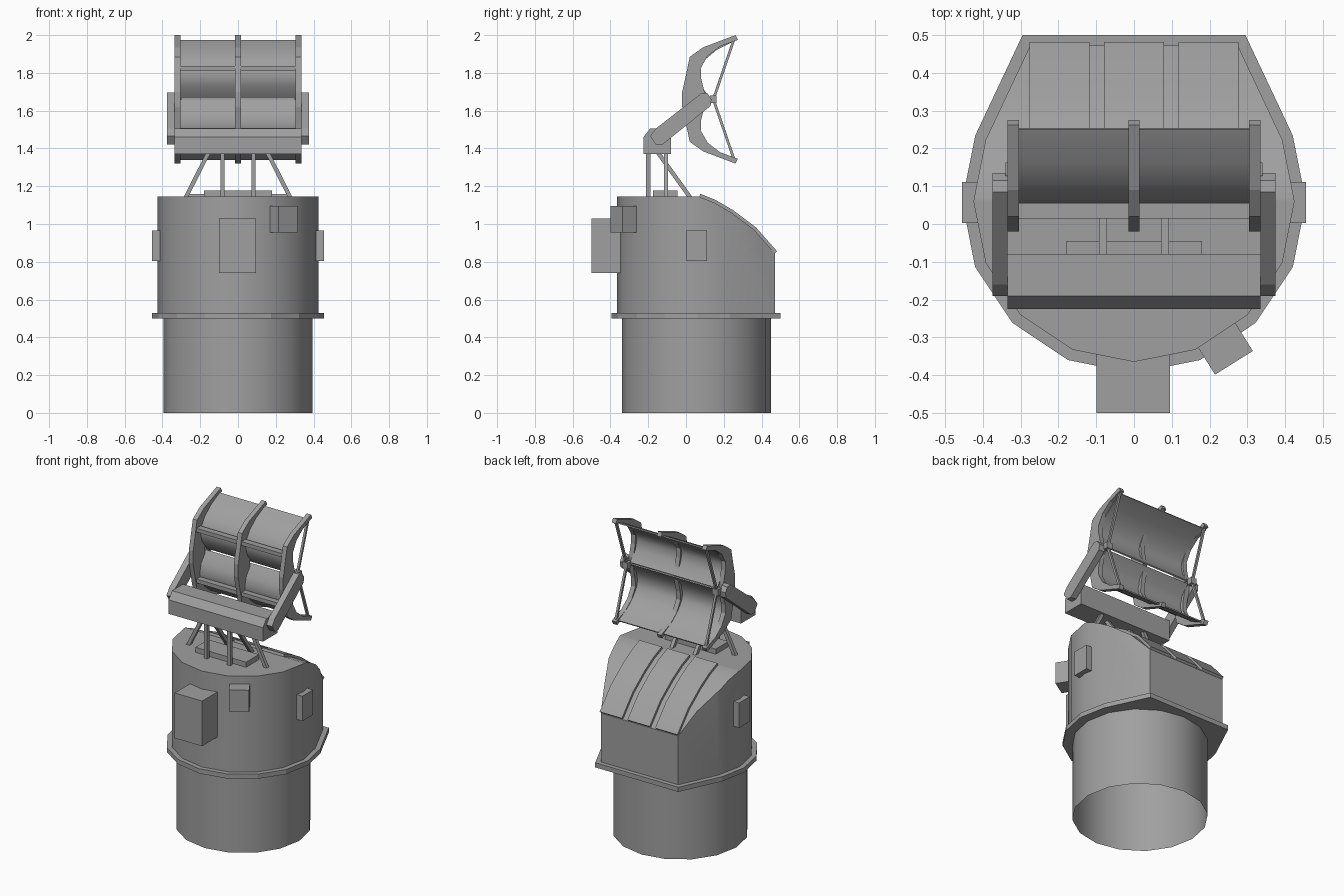
import bpy, bmesh, math
from mathutils import Vector, Matrix

cube = bpy.data.objects.get("Cube")
if cube:
    bpy.data.objects.remove(cube, do_unlink=True)

GREY = (0.35, 0.35, 0.35, 1)
mat = bpy.data.materials.new("painted_grey")
mat.use_nodes = True
mat.diffuse_color = GREY
mat.node_tree.nodes["Principled BSDF"].inputs["Base Color"].default_value = GREY


def finish(name, bm, smooth=None):
    bmesh.ops.recalc_face_normals(bm, faces=bm.faces)
    mesh = bpy.data.meshes.new(name)
    bm.to_mesh(mesh)
    bm.free()
    mesh.materials.append(mat)
    ob = bpy.data.objects.new(name, mesh)
    bpy.context.collection.objects.link(ob)
    if smooth:
        bpy.ops.object.select_all(action='DESELECT')
        ob.select_set(True)
        bpy.context.view_layer.objects.active = ob
        bpy.ops.object.shade_smooth_by_angle(angle=math.radians(smooth))
    return ob


def prism_mesh(pts, lo, hi, axis):
    """Extrude an outline: axis x takes (y, z) points, axis z takes (x, y)."""
    bm = bmesh.new()
    place = (lambda p, h: (h, *p)) if axis == 'x' else (lambda p, h: (*p, h))
    face = bm.faces.new([bm.verts.new(place(p, lo)) for p in pts])
    ext = bmesh.ops.extrude_face_region(bm, geom=[face])["geom"]
    verts = [e for e in ext if isinstance(e, bmesh.types.BMVert)]
    bmesh.ops.translate(bm, verts=verts, vec=place((0, 0), hi - lo))
    return bm


def prism(name, pts, lo, hi, axis='x', smooth=None):
    return finish(name, prism_mesh(pts, lo, hi, axis), smooth)


def box(name, center, size, turn=0):
    bm = bmesh.new()
    m = Matrix.Translation(center) @ Matrix.Rotation(math.radians(turn), 4, 'Z')
    bmesh.ops.create_cube(bm, size=1, matrix=m @ Matrix.Diagonal((*size, 1)))
    return finish(name, bm)


def beam(name, p, q, w):
    p, q = Vector(p), Vector(q)
    d = q - p
    side = d.cross(Vector((0, 1, 0))).normalized()
    rot = Matrix((side, d.normalized().cross(side), d.normalized())).transposed()
    m = Matrix.Translation((p + q) / 2) @ rot.to_4x4()
    bm = bmesh.new()
    bmesh.ops.create_cube(bm, size=1, matrix=m @ Matrix.Diagonal((w, w, d.length, 1)))
    return finish(name, bm)


def ribbon(name, line, x0, x1, thick, smooth=40):
    """Sheet following a (y, z) line, thickened to its upper-left side."""
    pts = [Vector(p) for p in line]
    outer = []
    for i, p in enumerate(pts):
        t = (pts[min(i + 1, len(pts) - 1)] - pts[max(i - 1, 0)]).normalized()
        outer.append(p + Vector((-t.y, t.x)) * thick)
    bm = bmesh.new()
    rows = [[bm.verts.new((x, *p)) for x in (x0, x1)] for p in pts + outer[::-1]]
    n = len(rows)
    for i in range(n):
        a, b = rows[i], rows[(i + 1) % n]
        bm.faces.new((a[0], a[1], b[1], b[0]))
    k = len(pts)
    for i in range(k - 1):
        for s in (0, 1):
            bm.faces.new([rows[j][s] for j in (i, i + 1, n - 2 - i, n - 1 - i)])
    return finish(name, bm, smooth)


def hull_outline(r, corner):
    """Rounded front with a straight tapered back."""
    arc = [math.radians(22.5 * i) for i in range(-9, 2)]
    pts = [(r * math.cos(a), 0.06 + r * math.sin(a)) for a in arc]
    return pts + [corner, (-corner[0], corner[1])]


# Open pedestal tube
bm = bmesh.new()
bmesh.ops.create_cone(bm, segments=16, radius1=0.395, radius2=0.395, depth=0.5,
                      cap_ends=False, matrix=Matrix.Translation((0, 0.055, 0.25)))
finish("pedestal", bm, 30)

# Flange and housing with a curved sloping back
prism("flange", hull_outline(0.455, (0.295, 0.5)), 0.5, 0.53, 'z')
slope = [(0.07, 1.145), (0.15, 1.113), (0.24, 1.06), (0.36, 0.97), (0.47, 0.845)]
bm = prism_mesh(hull_outline(0.425, (0.275, 0.472)), 0.53, 1.145, 'z')
for (y0, z0), (y1, z1) in zip(slope, slope[1:]):
    bmesh.ops.bisect_plane(bm, geom=bm.verts[:] + bm.edges[:] + bm.faces[:],
                           plane_co=(0, y0, z0), plane_no=(0, z0 - z1, y1 - y0),
                           clear_outer=True)
    bmesh.ops.holes_fill(bm, edges=[e for e in bm.edges if e.is_boundary], sides=0)
finish("housing", bm, 28)

# Raised hatches on the slope
for i, x in enumerate((-0.197, 0, 0.197)):
    ribbon(f"slope_hatch_{i + 1}", slope, x - 0.079, x + 0.079, 0.016, 30)

# Equipment boxes
box("front_cabinet", (-0.002, -0.42, 0.885), (0.195, 0.16, 0.29))
box("corner_box", (0.238, -0.325, 1.025), (0.118, 0.1, 0.14), 32)
box("roof_plate", (0, -0.11, 1.16), (0.36, 0.13, 0.036))
for s, side in ((1, "left"), (-1, "right")):
    box(side + "_box", (s * 0.43, 0.057, 0.885), (0.05, 0.108, 0.16))

    # Support legs
    beam(side + "_front_leg", (s * 0.082, -0.2, 1.14), (s * 0.082, -0.2, 1.38), 0.022)
    beam(side + "_back_leg", (s * 0.082, 0.03, 1.13), (s * 0.082, -0.15, 1.38), 0.022)
    beam(side + "_splayed_leg", (s * 0.277, -0.105, 1.14), (s * 0.155, -0.105, 1.38), 0.022)

    # Tilting arm
    arm = [(-0.19, 1.465), (-0.16, 1.42), (-0.125, 1.42), (0.13, 1.625), (0.135, 1.66),
           (0.115, 1.69), (0.085, 1.695), (-0.16, 1.505)]
    prism(side + "_arm", arm, *sorted((s * 0.335, s * 0.375)))

    # Thin stays between the pivot and the reflector tips
    for tip, end in ((1.98, "upper"), (1.34, "lower")):
        beam(f"{side}_{end}_stay", (s * 0.32, 0.145, 1.66), (s * 0.32, 0.255, tip), 0.014)
    box(side + "_pivot", (s * 0.32, 0.145, 1.66), (0.04, 0.035, 0.04))

# Cradle beam
cradle = [(-0.225, 1.37), (-0.08, 1.37), (-0.08, 1.505), (-0.19, 1.505), (-0.225, 1.46)]
prism("cradle", cradle, -0.335, 0.335)

# Reflector ribs, mirrored about the pivot height
MID = 1.66
half_out = [(-0.02, 0.04), (0, 0.13), (0.02, 0.225), (0.09, 0.275), (0.262, 0.34)]
half_in = [(0.275, 0.315), (0.18, 0.28), (0.115, 0.23), (0.078, 0.165), (0.08, 0.11), (0.1, 0.03)]
half = half_out + half_in
rib = [(y, MID + z) for y, z in half] + [(y, MID - z) for y, z in half[::-1]]
for x, label in ((-0.32, "right"), (0, "middle"), (0.32, "left")):
    prism(label + "_rib", rib, x - 0.015, x + 0.015)

# Two bowed reflector sheets with a stiffening bar each
sheet = [(0.25, 0.315), (0.16, 0.27), (0.1, 0.22), (0.065, 0.17), (0.055, 0.13),
         (0.07, 0.07), (0.12, 0.005)]
for s, label in ((1, "upper"), (-1, "lower")):
    ribbon(label + "_reflector", [(y, MID + s * z) for y, z in sheet], -0.31, 0.31, 0.008)
    box(label + "_bar", (0, 0.035, MID + s * 0.163), (0.62, 0.04, 0.025))
